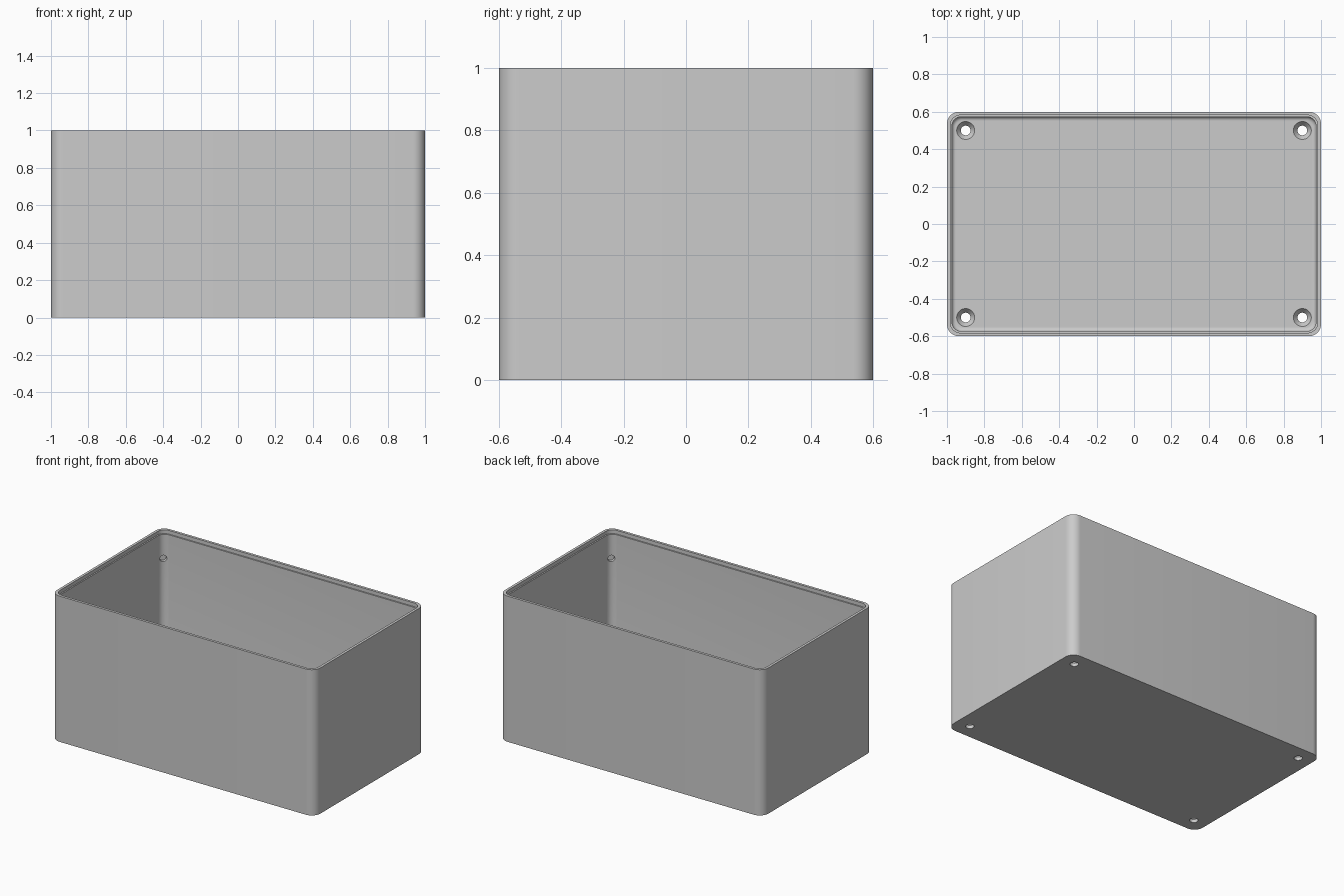
import bpy, bmesh, math
from mathutils import Matrix, Vector

if "Cube" in bpy.data.objects:
    bpy.data.objects.remove(bpy.data.objects["Cube"])

SEG = 10  # steps per rounded corner


def rounded_ring(bm, hx, hy, r, z):
    """Loop of vertices around a rounded rectangle (a circle if hx = hy = r)."""
    verts = []
    for q, (sx, sy) in enumerate([(1, 1), (-1, 1), (-1, -1), (1, -1)]):
        for i in range(SEG + 1):
            a = (q + i / SEG) * math.pi / 2
            verts.append(bm.verts.new((sx * (hx - r) + r * math.cos(a),
                                       sy * (hy - r) + r * math.sin(a), z)))
    return verts


def solid(bm, sections, matrix=Matrix()):
    """Stack rounded sections (hx, hy, r, z) into a closed solid."""
    rings = [rounded_ring(bm, *s) for s in sections]
    for lo, hi in zip(rings, rings[1:]):
        for i in range(len(lo)):
            j = (i + 1) % len(lo)
            bm.faces.new((lo[i], lo[j], hi[j], hi[i]))
    bm.faces.new(rings[0][::-1])
    bm.faces.new(rings[-1])
    verts = [v for ring in rings for v in ring]
    bmesh.ops.transform(bm, matrix=matrix, verts=verts)


def finish(bm, name):
    bmesh.ops.remove_doubles(bm, verts=bm.verts, dist=1e-5)
    bmesh.ops.recalc_face_normals(bm, faces=bm.faces)
    mesh = bpy.data.meshes.new(name)
    bm.to_mesh(mesh)
    bm.free()
    obj = bpy.data.objects.new(name, mesh)
    bpy.context.collection.objects.link(obj)
    return obj


def inset(d, z):
    """Box outline moved inward by d."""
    return (1 - d, 0.6 - d, 0.065 - d * 0.6, z)


# Open box: outer wall, rim, small ledge, inner wall, floor fillet, floor
FLOOR, WALL, FILLET = 0.05, 0.027, 0.02
sections = [inset(0, 0), inset(0, 1), inset(0.018, 1),
            inset(0.018, 0.975), inset(WALL, 0.975)]
for i in range(7):
    a = i / 6 * math.pi / 2
    sections.append(inset(WALL + FILLET * (1 - math.cos(a)),
                          FLOOR + FILLET * (1 - math.sin(a))))
bm = bmesh.new()
solid(bm, sections)
box = finish(bm, "open_box")

# Cutters: countersunk screw holes and shallow round pockets in the corners
bm = bmesh.new()
for sx in (-1, 1):
    for sy in (-1, 1):
        solid(bm, [(r, r, r, z) for r, z in
                   [(0.026, -0.02), (0.026, 0.022), (0.048, FLOOR), (0.048, 0.06)]],
              Matrix.Translation((sx * 0.9, sy * 0.5, 0)))
        out = Vector((sx, sy, 0)).normalized()
        place = Matrix.Translation((sx * 0.9, sy * 0.5, 0.81))
        solid(bm, [(0.022, 0.022, 0.022, z) for z in (0.03, 0.105)],
              place @ out.to_track_quat("Z", "Y").to_matrix().to_4x4())
cutter = finish(bm, "hole_cutter")
cutter.hide_render = True

mod = box.modifiers.new("holes", "BOOLEAN")
mod.operation = "DIFFERENCE"
mod.solver = "EXACT"
mod.object = cutter
bpy.context.view_layer.objects.active = box
box.select_set(True)
bpy.ops.object.modifier_apply(modifier=mod.name)
bpy.data.objects.remove(cutter)

# Grey plastic
grey = bpy.data.materials.new("grey_plastic")
grey.use_nodes = True
colour = (0.6, 0.6, 0.6, 1)
grey.diffuse_color = colour
grey.node_tree.nodes["Principled BSDF"].inputs["Base Color"].default_value = colour
box.data.materials.clear()
box.data.materials.append(grey)
bpy.ops.object.shade_smooth_by_angle(angle=math.radians(30))
